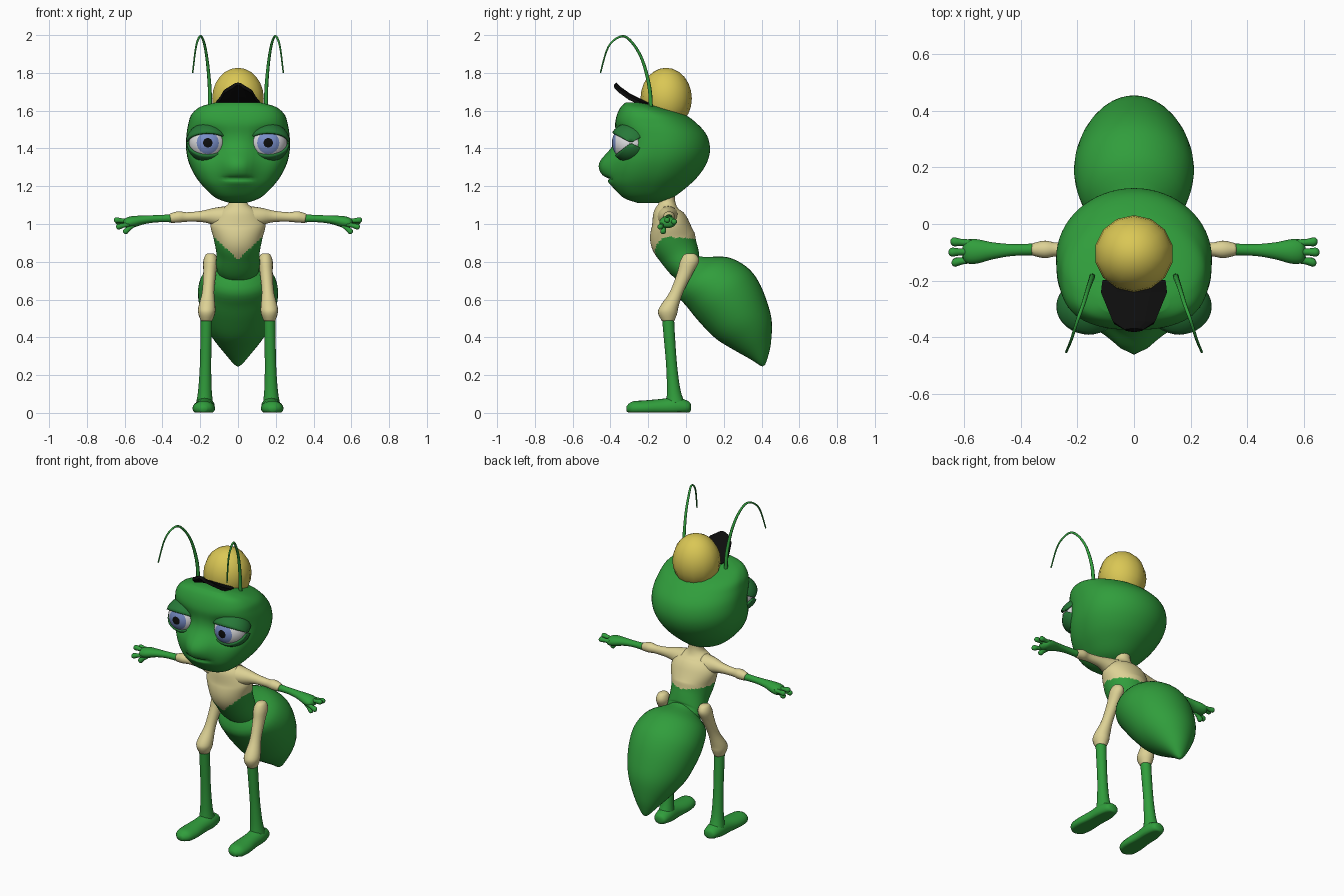
import bpy, bmesh, math
from mathutils import Vector

if "Cube" in bpy.data.objects:
    bpy.data.objects.remove(bpy.data.objects["Cube"])

def material(name, rgb):
    m = bpy.data.materials.new(name)
    m.diffuse_color = (*rgb, 1)
    m.use_nodes = True
    m.node_tree.nodes["Principled BSDF"].inputs["Base Color"].default_value = m.diffuse_color
    return m

GREEN = material("leaf green", (.03, .34, .045))
LID = material("dark green", (.02, .19, .04))
CREAM = material("cream", (.72, .64, .30))
YELLOW = material("cap yellow", (.70, .57, .09))
BLACK = material("black", (.004, .004, .004))
WHITE = material("eye white", (.75, .75, .77))
BLUE = material("iris blue", (.19, .27, .58))

def spline(keys, steps):
    """Catmull-Rom interpolation of tuples."""
    out = []
    for i in range(len(keys) - 1):
        k = [keys[max(0, min(len(keys) - 1, i + d))] for d in (-1, 0, 1, 2)]
        for s in range(steps):
            t = s / steps
            out.append([.5 * (2*b + (c - a)*t + (2*a - 5*b + 4*c - d)*t*t
                              + (3*b - a - 3*c + d)*t**3) for a, b, c, d in zip(*k)])
    return out + [list(keys[-1])]

def finish(name, bm, mats, rule=None, smooth=True):
    bmesh.ops.recalc_face_normals(bm, faces=bm.faces[:])
    for f in bm.faces:
        f.smooth = smooth
        if rule:
            f.material_index = rule(f.calc_center_median())
    me = bpy.data.meshes.new(name)
    bm.to_mesh(me)
    bm.free()
    for m in mats:
        me.materials.append(m)
    ob = bpy.data.objects.new(name, me)
    bpy.context.collection.objects.link(ob)
    return ob

def loft(name, keys, mats, U=(1, 0, 0), V=None, segs=20, steps=4, side=1,
         rule=None, shape=None, power=2):
    """Skin elliptical rings; each key is x, y, z, radius along U, radius along V."""
    rows = spline(keys, steps)
    U = Vector(U)
    bm = bmesh.new()
    rings = []
    for i, r in enumerate(rows):
        c = Vector(r[:3])
        if V is None:
            a, b = rows[max(0, i - 1)], rows[min(len(rows) - 1, i + 1)]
            v = (Vector(b[:3]) - Vector(a[:3])).cross(U).normalized()
        else:
            v = Vector(V)
        ring = []
        for s in range(segs):
            t = 2 * math.pi * s / segs
            cs, sn = math.cos(t), math.sin(t)
            e = 2 / power if sn < 0 else 1
            p = c + U * max(r[3], .001) * math.copysign(abs(cs)**e, cs) \
                  + v * max(r[4], .001) * math.copysign(abs(sn)**e, sn)
            if shape:
                p = shape(p)
            ring.append(bm.verts.new((p.x * side, p.y, p.z)))
        rings.append(ring)
    for a, b in zip(rings, rings[1:]):
        for s in range(segs):
            bm.faces.new((a[s], a[s-1], b[s-1], b[s]))
    bm.faces.new(rings[0])
    bm.faces.new(rings[-1])
    return finish(name, bm, mats, rule)

# Head: stacked rings (z, front y, back y, half width), with muzzle, sockets and mouth
def face_shape(p):
    if p.y < -.16:
        muzzle = .08 * math.exp(-((p.z - 1.31) / .09)**2 - (p.x / .085)**2)
        socket = .05 * math.exp(-((abs(p.x) - .165) / .08)**2 - ((p.z - 1.43) / .065)**2)
        mouth = .022 * math.exp(-((p.z - 1.24) / .009)**2 - (p.x / .07)**6)
        p.y += socket + mouth - muzzle
    return p

head = [(1.11, -.25, -.15, .04), (1.14, -.33, -.07, .12), (1.2, -.375, .01, .185),
        (1.26, -.385, .07, .23), (1.33, -.38, .113, .262), (1.4, -.37, .127, .275),
        (1.47, -.37, .11, .273), (1.53, -.375, .06, .263), (1.58, -.365, -.01, .246),
        (1.62, -.345, -.13, .20), (1.643, -.32, -.22, .12)]
loft("head", [(0, (f + b) / 2, z, w, (b - f) / 2) for z, f, b, w in head],
     [GREEN], V=(0, 1, 0), segs=64, steps=6, shape=face_shape, power=2.8)

# Thorax: cream top with a V-shaped bib in front, green waist
def bib(c):
    if c.y < -.07:
        return 0 if c.z > .81 + .95 * abs(c.x) else 1
    return 0 if c.z > .915 + .1 * abs(c.x) else 1

thorax = [(-.1, 1.17, .045, .04), (-.1, 1.11, .05, .045), (-.1, 1.06, .11, .075),
          (-.085, 1.0, .145, .1), (-.07, .92, .128, .12), (-.04, .85, .115, .108),
          (0, .78, .115, .09), (.05, .74, .1, .07), (.1, .7, .06, .05)]
loft("thorax", [(0, *k) for k in thorax], [CREAM, GREEN], segs=72, steps=10, rule=bib)

# Abdomen
abdomen = [(.0, .81, .06, .05), (.03, .78, .085, .08), (.085, .73, .175, .165),
           (.165, .665, .21, .19), (.228, .588, .208, .19), (.293, .49, .182, .167),
           (.35, .41, .135, .127), (.393, .325, .072, .068), (.408, .27, .03, .027),
           (.412, .25, .008, .008)]
loft("abdomen", [(0, *k) for k in abdomen], [GREEN], segs=32, V=(0, .82, .57))

# Cap dome
bm = bmesh.new()
bmesh.ops.create_uvsphere(bm, u_segments=14, v_segments=12, radius=1)
for v in bm.verts:
    v.co = Vector((v.co.x * .14, v.co.y * .136 - .105, v.co.z * .162 + 1.665))
finish("cap_dome", bm, [YELLOW])

# Cap visor
bm = bmesh.new()
rows = []
for y, z, w in [(-.2, 1.645, .11), (-.245, 1.655, .115), (-.30, 1.682, .093),
                (-.35, 1.718, .072), (-.376, 1.742, .03)]:
    rows.append([bm.verts.new((w * k / 2, y, z - .004 * k * k)) for k in range(-2, 3)])
for a, b in zip(rows, rows[1:]):
    for k in range(4):
        bm.faces.new((a[k], a[k+1], b[k+1], b[k]))
visor = finish("cap_visor", bm, [BLACK], smooth=False)
mod = visor.modifiers.new("thickness", 'SOLIDIFY')
mod.thickness, mod.offset = .018, 0

EYE = Vector((.16, -.292, 1.43))

def eyelid(name, start, end, side, radius=.109):
    """Sphere wedge hinged on the x axis; angles run up from straight ahead."""
    bm = bmesh.new()
    rows = []
    for i in range(13):
        a = math.radians(start + (end - start) * i / 12)
        row = []
        for j in range(17):
            t = math.pi * (.02 + .96 * j / 16)
            p = EYE + radius * Vector((math.cos(t), -math.sin(t) * math.cos(a),
                                       math.sin(t) * math.sin(a) * .93))
            row.append(bm.verts.new((p.x * side, p.y, p.z)))
        rows.append(row)
    for a, b in zip(rows, rows[1:]):
        for j in range(16):
            bm.faces.new((a[j], a[j+1], b[j+1], b[j]))
    lid = finish(name, bm, [LID])
    m = lid.modifiers.new("thickness", 'SOLIDIFY')
    m.thickness, m.offset = .012, 0

for side, tag in ((1, "left"), (-1, "right")):
    # Eyeball with iris and pupil coloured by angle from its front pole
    bm = bmesh.new()
    bmesh.ops.create_uvsphere(bm, u_segments=24, v_segments=25, radius=.1)
    for v in bm.verts:
        x, y, z = v.co
        v.co = Vector(((EYE.x + x) * side, EYE.y - z, EYE.z + y))
    centre = Vector((EYE.x * side, EYE.y, EYE.z))
    def iris(c):
        ang = math.degrees((c - centre).angle(Vector((-.04 * side * 0, -1, 0))))
        return 2 if ang < 14 else 1 if ang < 36 else 0
    finish(tag + "_eyeball", bm, [WHITE, BLUE, BLACK], iris)
    eyelid(tag + "_upper_eyelid", 30, 150, side)
    eyelid(tag + "_lower_eyelid", -40, -150, side, .106)

    # Antenna
    cu = bpy.data.curves.new(tag + "_antenna", 'CURVE')
    cu.dimensions, cu.bevel_depth, cu.bevel_resolution = '3D', 1, 2
    cu.use_fill_caps = True
    pts = spline([(.148, -.185, 1.58, .011), (.15, -.193, 1.72, .010), (.163, -.23, 1.865, .008),
                  (.18, -.285, 1.96, .007), (.2, -.34, 1.994, .006), (.222, -.41, 1.94, .005),
                  (.24, -.453, 1.80, .004)], 5)
    sp = cu.splines.new('POLY')
    sp.points.add(len(pts) - 1)
    for p, (x, y, z, r) in zip(sp.points, pts):
        p.co, p.radius = (x * side, y, z, 1), r
    cu.materials.append(GREEN)
    bpy.context.collection.objects.link(bpy.data.objects.new(tag + "_antenna", cu))

    # Arm: cream upper part, green forearm and palm
    Y = (0, 1, 0)
    loft(tag + "_upper_arm", [(.07, -.095, 1.035, .06, .06), (.13, -.095, 1.04, .045, .045),
         (.19, -.09, 1.04, .03, .03), (.27, -.09, 1.037, .024, .025),
         (.315, -.09, 1.037, .031, .03), (.358, -.09, 1.03, .022, .024)],
         [CREAM], U=Y, side=side)
    loft(tag + "_forearm", [(.35, -.09, 1.03, .021, .021), (.43, -.092, 1.028, .021, .019),
         (.5, -.095, 1.022, .03, .023), (.555, -.097, 1.012, .043, .03),
         (.59, -.097, 1.005, .042, .027), (.605, -.097, 1.003, .025, .015)],
         [GREEN], U=Y, side=side)
    for i, (a, b) in enumerate([((.575, -.068, 1.012), (.65, -.062, 1.012)),
                                ((.58, -.098, 1.015), (.657, -.1, 1.022)),
                                ((.575, -.125, 1.0), (.645, -.138, .982)),
                                ((.555, -.115, .995), (.605, -.122, .952))]):
        a, b = Vector(a), Vector(b)
        loft("%s_finger_%d" % (tag, i + 1),
             [(*a.lerp(b, t), r, r) for t, r in
              ((0, .014), (.45, .012), (.8, .016), (.95, .011), (1, .003))],
             [GREEN], U=Y, segs=10, steps=2, side=side)

    # Leg: cream thigh and knee, green shin
    loft(tag + "_thigh", [(.145, .022, .845, .012, .015), (.145, .022, .835, .028, .035),
         (.146, .018, .80, .038, .05), (.15, -.005, .74, .034, .042),
         (.158, -.05, .64, .032, .036), (.165, -.09, .56, .045, .05),
         (.166, -.097, .525, .044, .05), (.167, -.095, .487, .03, .033)],
         [CREAM], V=(0, 1, 0), side=side)
    loft(tag + "_shin", [(.167, -.095, .50, .031, .032), (.169, -.088, .4, .03, .03),
         (.172, -.076, .25, .03, .029), (.175, -.065, .12, .036, .036),
         (.177, -.055, .05, .045, .05)], [GREEN], V=(0, 1, 0), side=side)

    # Foot: long flat-soled slipper shape
    def sole(p):
        p.z = max(p.z, .003)
        return p
    loft(tag + "_foot", [(.172, .026, .03, .015, .015), (.173, .012, .03, .04, .032),
         (.175, -.05, .033, .052, .05), (.178, -.13, .028, .052, .046),
         (.181, -.22, .024, .06, .042), (.183, -.285, .024, .05, .036),
         (.183, -.315, .022, .018, .014)], [GREEN], V=(0, 0, 1), side=side, shape=sole)
